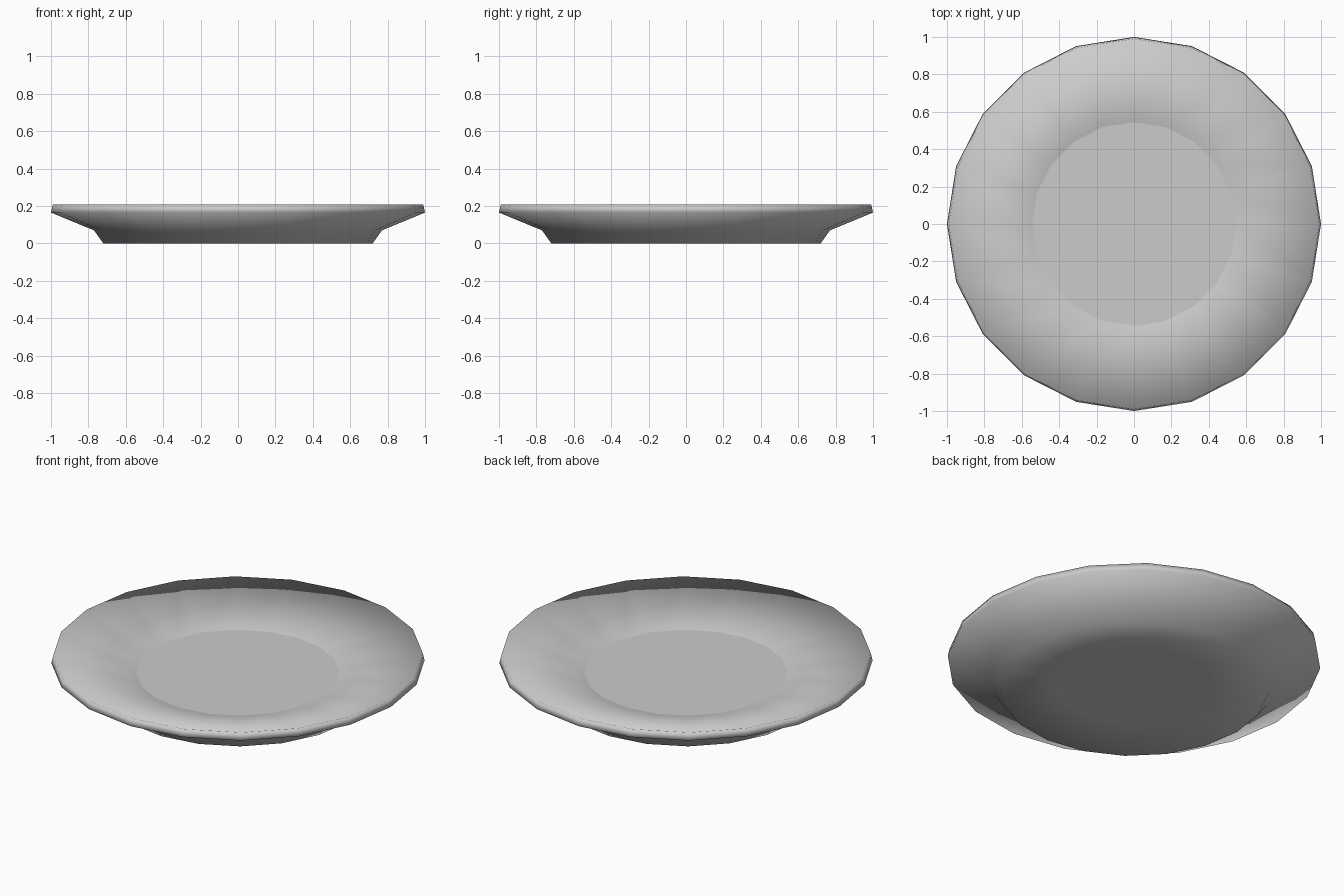
import bpy, bmesh
from math import cos, sin, tau

if "Cube" in bpy.data.objects:
    bpy.data.objects.remove(bpy.data.objects["Cube"])

SIDES = 20
# (radius, height) from underside centre, around the rim, to the well
PROFILE = [(0.39, 0.02), (0.72, 0.0), (0.77, 0.07),
           (1.0, 0.165), (0.99, 0.208), (0.545, 0.10)]

bm = bmesh.new()
rings = [[bm.verts.new((r * cos(tau * i / SIDES), r * sin(tau * i / SIDES), z))
          for i in range(SIDES)] for r, z in PROFILE]

# lathed wall, foot and rim
for a, b in zip(rings, rings[1:]):
    for i in range(SIDES):
        j = (i + 1) % SIDES
        bm.faces.new((a[i], a[j], b[j], b[i])).smooth = True

# flat underside disc and eating surface, with crisp borders
for face in (bm.faces.new(rings[0][::-1]), bm.faces.new(rings[-1])):
    face.smooth = True
    for e in face.edges:
        e.smooth = False

bmesh.ops.recalc_face_normals(bm, faces=bm.faces)
mesh = bpy.data.meshes.new("plate")
bm.to_mesh(mesh)
bm.free()
plate = bpy.data.objects.new("plate", mesh)
bpy.context.collection.objects.link(plate)
